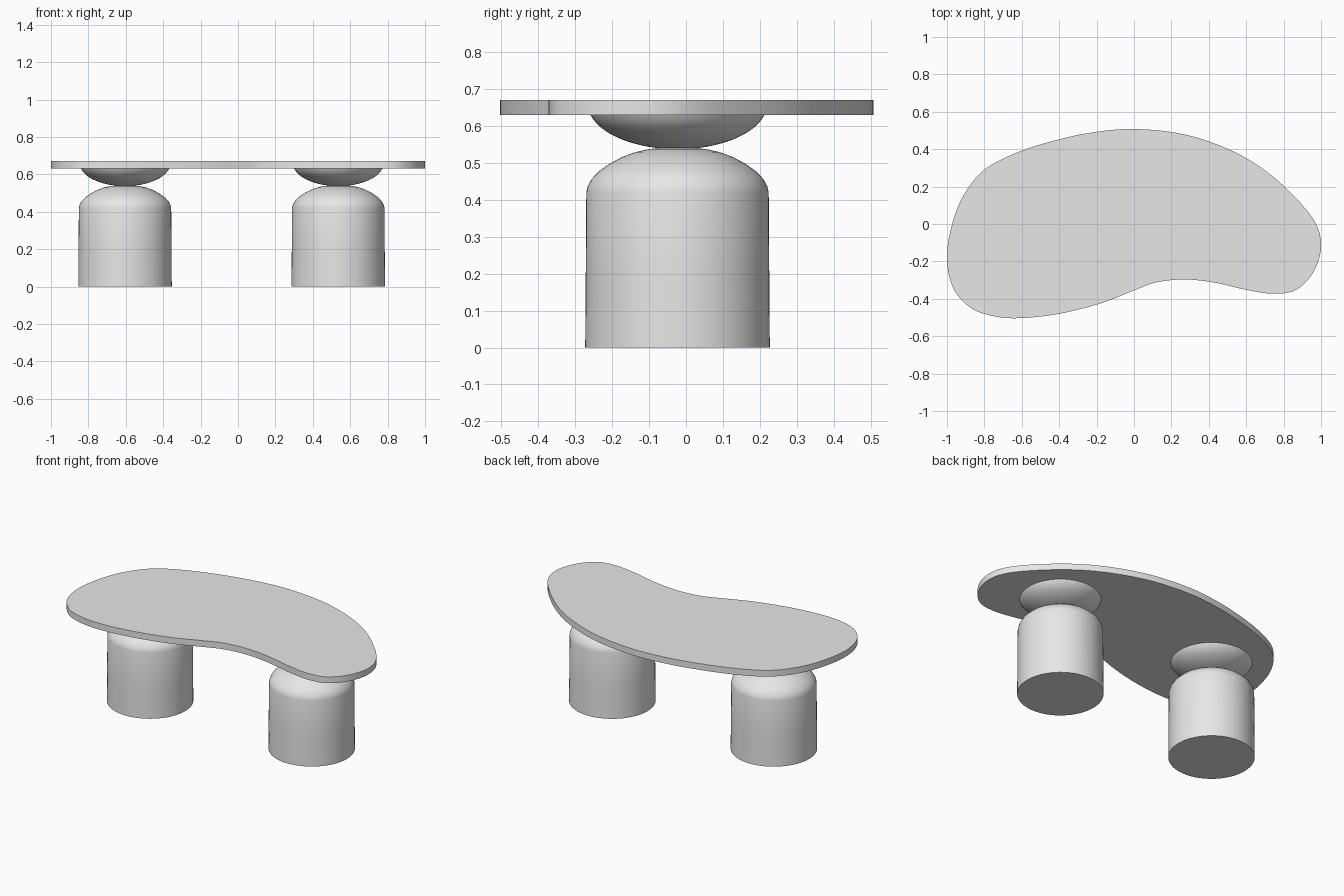
import bpy, bmesh, math
from mathutils import Vector

if "Cube" in bpy.data.objects:
    bpy.data.objects.remove(bpy.data.objects["Cube"])

grey = bpy.data.materials.new("light_grey")
grey.diffuse_color = (0.8, 0.8, 0.79, 1)
grey.use_nodes = True
grey.node_tree.nodes["Principled BSDF"].inputs["Base Color"].default_value = grey.diffuse_color


def finish(name, bm, loc=(0, 0, 0)):
    bmesh.ops.recalc_face_normals(bm, faces=bm.faces)
    me = bpy.data.meshes.new(name)
    bm.to_mesh(me)
    bm.free()
    me.materials.append(grey)
    ob = bpy.data.objects.new(name, me)
    ob.location = loc
    bpy.context.collection.objects.link(ob)
    bpy.ops.object.select_all(action='DESELECT')
    ob.select_set(True)
    bpy.context.view_layer.objects.active = ob
    bpy.ops.object.shade_smooth_by_angle(angle=math.radians(40))
    return ob


def lathe(name, profile, loc, n=64):
    """Revolve (radius, z) points and cap both ends."""
    bm = bmesh.new()
    rings = [[bm.verts.new((r * math.cos(2 * math.pi * i / n),
                            r * math.sin(2 * math.pi * i / n), z))
              for i in range(n)] for r, z in profile]
    for a, b in zip(rings, rings[1:]):
        for i in range(n):
            j = (i + 1) % n
            bm.faces.new((a[i], a[j], b[j], b[i]))
    bm.faces.new(rings[0])
    bm.faces.new(rings[-1])
    return finish(name, bm, loc)


def closed_spline(pts, steps=8):
    """Catmull-Rom curve through a closed ring of points."""
    pts = [Vector(p) for p in pts]
    n, out = len(pts), []
    for i in range(n):
        a, b, c, d = (pts[(i + k) % n] for k in (-1, 0, 1, 2))
        for s in range(steps):
            t = s / steps
            out.append(0.5 * (2 * b + (c - a) * t + (2 * a - 5 * b + 4 * c - d) * t * t
                              + (3 * b - a - 3 * c + d) * t ** 3))
    return out


# Kidney-shaped table top
outline = [(0, 0.508), (-0.22, 0.49), (-0.43, 0.445), (-0.63, 0.38), (-0.8, 0.29),
           (-0.91, 0.155), (-0.975, -0.01), (-1.0, -0.19), (-0.965, -0.345),
           (-0.87, -0.45), (-0.74, -0.495), (-0.6, -0.503), (-0.4, -0.48),
           (-0.18, -0.425), (0.0, -0.355), (0.12, -0.312), (0.27, -0.297),
           (0.43, -0.313), (0.6, -0.352), (0.75, -0.373), (0.87, -0.35),
           (0.96, -0.255), (1.0, -0.12), (0.965, 0.015), (0.83, 0.175),
           (0.66, 0.315), (0.47, 0.415), (0.25, 0.483)]
bm = bmesh.new()
face = bm.faces.new([bm.verts.new((p.x, p.y, 0.63)) for p in closed_spline(outline)])
ext = bmesh.ops.extrude_face_region(bm, geom=[face], use_keep_orig=True)
bmesh.ops.translate(bm, vec=(0, 0, 0.04),
                    verts=[v for v in ext["geom"] if isinstance(v, bmesh.types.BMVert)])
finish("table_top", bm)

# Domed columns, each carrying a shallow bowl under the top
column = [(0.25, 0), (0.2485, 0.2), (0.247, 0.42), (0.243, 0.437), (0.232, 0.457),
          (0.213, 0.477), (0.185, 0.497), (0.15, 0.516), (0.115, 0.529),
          (0.08, 0.537), (0.04, 0.541), (0.005, 0.542)]
top_angle = math.asin(0.03 / 0.123)
bowl = []
for i in range(15):
    a = top_angle + (math.pi / 2 - 0.02 - top_angle) * i / 14
    bowl.append((0.243 * math.cos(a), 0.66 - 0.123 * math.sin(a)))
for side, x in (("left", -0.604), ("right", 0.536)):
    lathe(side + "_column", column, (x, -0.023, 0))
    lathe(side + "_bowl", bowl, (x, -0.023, 0))
